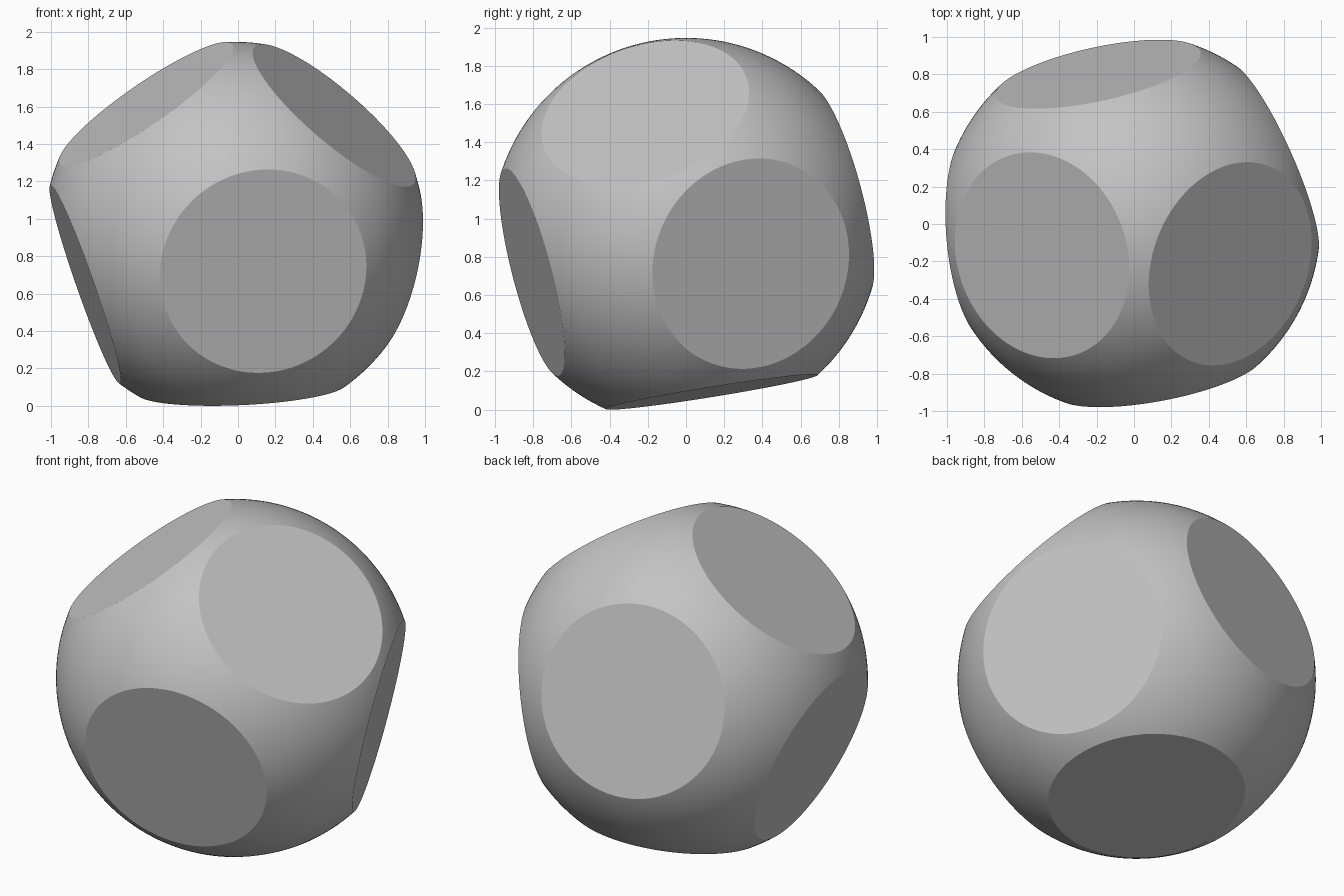
import bpy
import bmesh
from mathutils import Vector

cube = bpy.data.objects.get("Cube")
if cube:
    bpy.data.objects.remove(cube, do_unlink=True)

CENTRE = Vector((-0.02, 0, 0.929))
RADIUS = 1.017
FLAT_DISTANCE = 0.848

# Outward direction of each round flat: two poles and a ring of five
FLATS = [
    (0.155, -0.81, -0.21),
    (-0.175, 0.81, 0.22),
    (0.54, -0.215, 0.63),
    (0.785, 0.35, -0.17),
    (-0.465, -0.165, 0.675),
    (-0.785, -0.07, -0.275),
    (0.04, 0.135, -0.84),
]

# Plain grey material
grey = bpy.data.materials.new("plain_grey")
grey.use_nodes = True
colour = (0.55, 0.55, 0.55, 1)
grey.diffuse_color = colour
grey.node_tree.nodes["Principled BSDF"].inputs["Base Color"].default_value = colour

# Round body
bm = bmesh.new()
bmesh.ops.create_icosphere(bm, subdivisions=6, radius=RADIUS)
for face in bm.faces:
    face.smooth = True

# Slice off each cap and close it with one flat face
for direction in FLATS:
    normal = Vector(direction).normalized()
    cut = bmesh.ops.bisect_plane(
        bm, geom=bm.verts[:] + bm.edges[:] + bm.faces[:], dist=1e-5,
        plane_co=normal * FLAT_DISTANCE, plane_no=normal, clear_outer=True)
    rim = [e for e in cut["geom_cut"]
           if isinstance(e, bmesh.types.BMEdge) and e.is_boundary]
    filled = bmesh.ops.edgeloop_fill(bm, edges=rim)
    for face in filled["faces"]:
        face.smooth = False
    for edge in rim:
        edge.smooth = False

bmesh.ops.recalc_face_normals(bm, faces=bm.faces[:])
bmesh.ops.translate(bm, verts=bm.verts[:], vec=CENTRE)
mesh = bpy.data.meshes.new("faceted_ball")
bm.to_mesh(mesh)
bm.free()
mesh.materials.append(grey)
ball = bpy.data.objects.new("faceted_ball", mesh)
bpy.context.collection.objects.link(ball)
